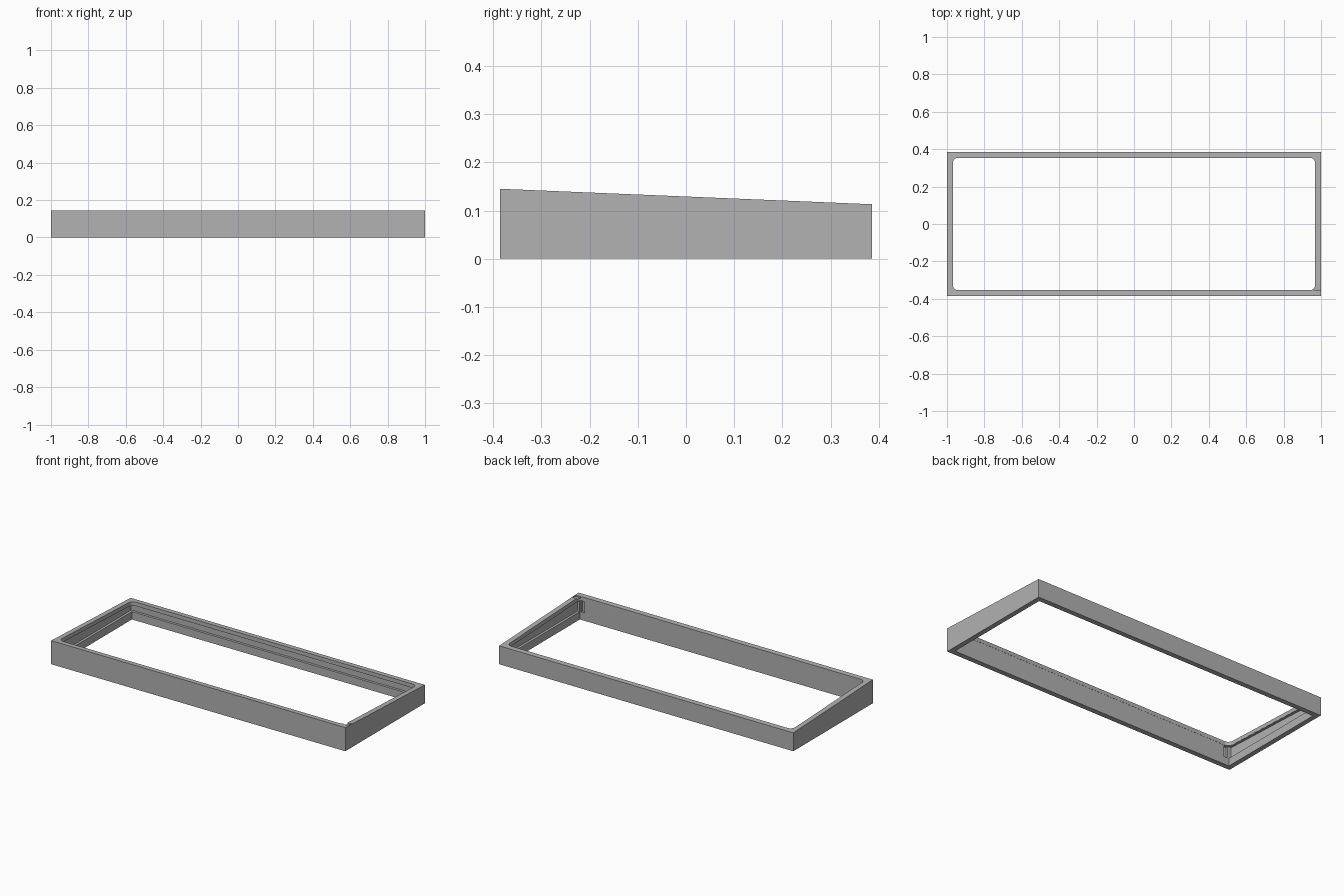
import bpy
import bmesh

if "Cube" in bpy.data.objects:
    bpy.data.objects.remove(bpy.data.objects["Cube"], do_unlink=True)

HALF_X, HALF_Y = 1.0, 0.386
IN_X, IN_Y = 0.97, 0.355
LIP = 0.024          # thickness of the rounded top lip
LEDGE = 0.048        # height of the ledge below the groove

grey = bpy.data.materials.new("plain grey")
grey.use_nodes = True
grey.diffuse_color = (0.445, 0.445, 0.445, 1)
grey.node_tree.nodes["Principled BSDF"].inputs["Base Color"].default_value = grey.diffuse_color


def top(y):
    """Height of the sloping top plane."""
    return 0.129 - 0.0415 * y


def wedge(name, x0, x1, y0, y1, bottom, drop, radius=0.0):
    """Block whose upper face runs parallel to the sloping top, 'drop' below it.
    A bottom of None keeps a constant depth below the top."""
    bm = bmesh.new()
    bmesh.ops.create_cube(bm, size=1)
    for v in bm.verts:
        v.co.x = x1 if v.co.x > 0 else x0
        v.co.y = y1 if v.co.y > 0 else y0
        v.co.z = top(v.co.y) - drop if v.co.z > 0 else bottom
    if radius:
        upright = [e for e in bm.edges
                   if abs(e.verts[0].co.z - e.verts[1].co.z) > 0.06]
        bmesh.ops.bevel(bm, geom=upright, offset=radius, segments=8,
                        profile=0.5, affect='EDGES')
    bmesh.ops.recalc_face_normals(bm, faces=bm.faces)
    mesh = bpy.data.meshes.new(name)
    bm.to_mesh(mesh)
    bm.free()
    obj = bpy.data.objects.new(name, mesh)
    bpy.context.collection.objects.link(obj)
    return obj


def cut(target, cutter):
    """Subtract the cutter and discard it."""
    cutter.hide_render = True
    bpy.context.view_layer.objects.active = target
    mod = target.modifiers.new("cut", 'BOOLEAN')
    mod.operation = 'DIFFERENCE'
    mod.solver = 'EXACT'
    mod.object = cutter
    bpy.ops.object.modifier_apply(modifier=mod.name)
    bpy.data.objects.remove(cutter, do_unlink=True)


# Sloping outer body
frame = wedge("sloped_frame", -HALF_X, HALF_X, -HALF_Y, HALF_Y, 0, 0)
frame.data.materials.append(grey)

# Square-cornered opening below the lip
cut(frame, wedge("lower_opening", -IN_X, IN_X, -IN_Y, IN_Y, -0.1, LIP))

# Round-cornered opening through the lip
cut(frame, wedge("lip_opening", 0.001 - IN_X, IN_X - 0.001,
                 0.001 - IN_Y, IN_Y - 0.001, -0.2, -0.1, radius=0.03))

# Groove along the back and both ends, leaving a ledge beneath
cut(frame, wedge("groove", -0.985, 0.985, 0.002 - IN_Y, 0.37, LEDGE, LIP + 0.001))

# Upright slots in the front wall, one near each end
for side in (-1, 1):
    a, b = sorted((side * 0.937, side * 0.962))
    cut(frame, wedge("slot", a, b, -0.37, -0.34, LEDGE, LIP + 0.002))

# Shallow notch in the top of the left front corner
bm_notch = wedge("notch", 0.96, 0.996, -0.352, -0.32, 0.135, -0.05)
cut(frame, bm_notch)

bpy.context.view_layer.objects.active = frame
frame.select_set(True)
bpy.ops.object.shade_smooth_by_angle(angle=0.5)
